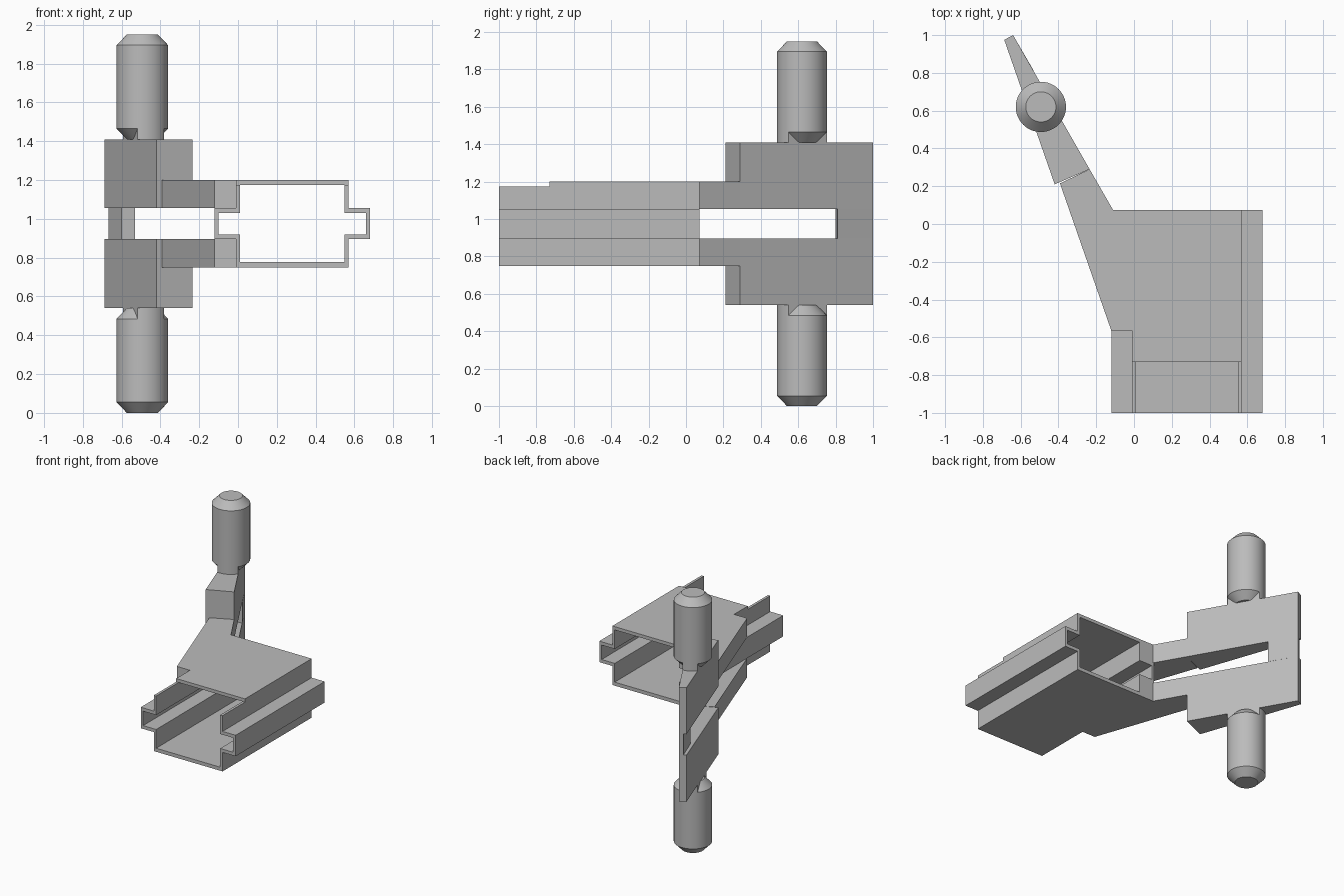
import bpy, bmesh, math
from mathutils import Vector

cube = bpy.data.objects.get("Cube")
if cube:
    bpy.data.objects.remove(cube, do_unlink=True)

grey = bpy.data.materials.new("plain_grey")
grey.use_nodes = True
GREY = (0.5, 0.5, 0.5, 1)
grey.diffuse_color = GREY
grey.node_tree.nodes["Principled BSDF"].inputs["Base Color"].default_value = GREY

MID = 0.975          # height of the mirror plane
PIN = Vector((-0.493, 0.62, 0))
R, R_TIP = 0.133, 0.08


def finish(name, bm, smooth=False):
    bmesh.ops.recalc_face_normals(bm, faces=bm.faces[:])
    mesh = bpy.data.meshes.new(name)
    bm.to_mesh(mesh)
    bm.free()
    mesh.materials.append(grey)
    ob = bpy.data.objects.new(name, mesh)
    bpy.context.collection.objects.link(ob)
    if smooth:
        bpy.ops.object.select_all(action='DESELECT')
        ob.select_set(True)
        bpy.context.view_layer.objects.active = ob
        bpy.ops.object.shade_smooth_by_angle(angle=math.radians(30))
    return ob


def prism(name, points, offset):
    """Extrude a closed outline of 3D points along an offset."""
    bm = bmesh.new()
    face = bm.faces.new([bm.verts.new(p) for p in points])
    out = bmesh.ops.extrude_face_region(bm, geom=[face], use_keep_orig=True)
    verts = [g for g in out["geom"] if isinstance(g, bmesh.types.BMVert)]
    bmesh.ops.translate(bm, verts=verts, vec=offset)
    return finish(name, bm)


def slab(name, outline, z0, z1):
    return prism(name, [(x, y, z0) for x, y in outline], (0, 0, z1 - z0))


def lathe(rings, sides=48):
    """Closed solid of revolution around the pin axis."""
    bm = bmesh.new()
    loops = []
    for r, z in rings:
        loops.append([bm.verts.new((PIN.x + r * math.cos(math.tau * i / sides),
                                    PIN.y + r * math.sin(math.tau * i / sides), z))
                      for i in range(sides)])
    for a, b in zip(loops, loops[1:]):
        for i in range(sides):
            j = (i + 1) % sides
            bm.faces.new((a[i], a[j], b[j], b[i]))
    bm.faces.new(loops[0])
    bm.faces.new(loops[-1])
    return bm


# Hollow sleeve with a side channel on each flank, open along the top
CX = 0.28
outer = [(0.29, 0.75), (0.29, 0.895), (0.40, 0.895), (0.40, 1.055), (0.29, 1.055), (0.29, 1.175)]
inner = [(0.27, 1.175), (0.27, 1.03), (0.38, 1.03), (0.38, 0.92), (0.27, 0.92), (0.27, 0.777)]
half = outer + inner
profile = half + [(-x, z) for x, z in reversed(half)]
prism("sleeve", [(CX + x, -1, z) for x, z in profile], (0, 1.073, 0))

# Lid stops short of the front
slab("sleeve_lid", [(-0.01, -0.73), (0.57, -0.73), (0.57, 0.073), (-0.01, 0.073)], 1.175, 1.2)

arm = [(-0.12, -0.565), (-0.01, -0.565), (-0.01, 0.073), (-0.11, 0.073), (-0.235, 0.29), (-0.392, 0.215)]
blade = [(-0.42, 0.21), (-0.235, 0.29), (-0.64, 1.0), (-0.687, 0.975)]
bridge = [(-0.60, 0.80), (-0.53, 0.81), (-0.64, 1.0), (-0.667, 0.985)]

# Bridge closes the slot at the far end of the blade
slab("blade_bridge", bridge, MID - 0.08, MID + 0.08)

for label, s in (("upper", 1), ("lower", -1)):
    slab(label + "_arm", arm, MID + s * 0.08, MID + s * 0.225)
    slab(label + "_blade", blade, MID + s * 0.08, MID + s * 0.435)

    # Pin with chamfered ends
    pin = [(R_TIP, 0.435), (R, 0.49), (R, 0.92), (R_TIP, 0.975)]
    finish(label + "_pin", lathe([(r, MID + s * z) for r, z in pin]), smooth=True)

    # Neck: the blade's thickness carried up into the pin
    bm = lathe([(R, MID + s * 0.43), (R, MID + s * 0.492)])
    for a, b in ((blade[1], blade[2]), (blade[3], blade[0])):
        edge = Vector((b[0] - a[0], b[1] - a[1], 0))
        normal = Vector((edge.y, -edge.x, 0))
        cut = bmesh.ops.bisect_plane(bm, geom=bm.verts[:] + bm.edges[:] + bm.faces[:],
                                     plane_co=(a[0], a[1], 0), plane_no=normal, clear_outer=True)
        rim = [g for g in cut["geom_cut"] if isinstance(g, bmesh.types.BMEdge)]
        bmesh.ops.holes_fill(bm, edges=rim, sides=0)
    finish(label + "_neck", bm, smooth=True)
